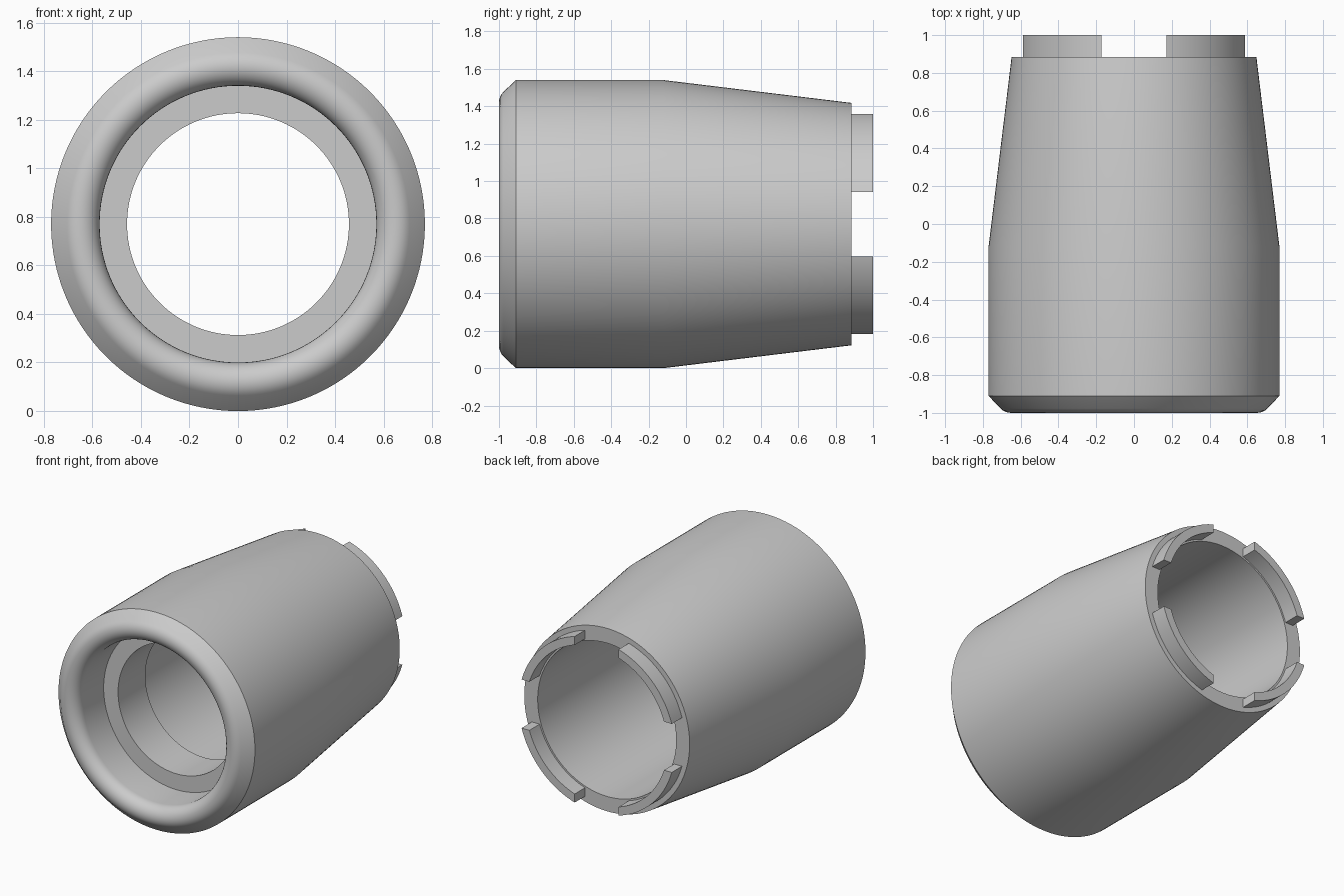
import bpy, bmesh, math
from mathutils import Matrix, Vector

if "Cube" in bpy.data.objects:
    bpy.data.objects.remove(bpy.data.objects["Cube"], do_unlink=True)

AXIS_Z = 0.77      # height of the sleeve's axis
SEGMENTS = 128

grey = bpy.data.materials.new("plain grey")
grey.use_nodes = True
grey.diffuse_color = (0.6, 0.6, 0.6, 1)
grey.node_tree.nodes["Principled BSDF"].inputs["Base Color"].default_value = (0.6, 0.6, 0.6, 1)


def finish(bm, name):
    """Turn a bmesh into a smooth-shaded object lying on the axis."""
    bmesh.ops.recalc_face_normals(bm, faces=bm.faces)
    mesh = bpy.data.meshes.new(name)
    bm.to_mesh(mesh)
    bm.free()
    mesh.materials.append(grey)
    obj = bpy.data.objects.new(name, mesh)
    obj.location.z = AXIS_Z
    bpy.context.collection.objects.link(obj)
    bpy.ops.object.select_all(action="DESELECT")
    obj.select_set(True)
    bpy.context.view_layer.objects.active = obj
    bpy.ops.object.shade_smooth_by_angle(angle=math.radians(30))
    return obj


def lathe(name, profile):
    """Spin a closed (radius, y) profile around the y axis."""
    bm = bmesh.new()
    verts = [bm.verts.new((r, y, 0)) for r, y in profile]
    edges = [bm.edges.new((v, verts[i - 1])) for i, v in enumerate(verts)]
    bmesh.ops.spin(bm, geom=verts + edges, cent=(0, 0, 0), axis=(0, 1, 0),
                   angle=math.tau, steps=SEGMENTS, use_merge=True)
    bmesh.ops.remove_doubles(bm, verts=bm.verts, dist=1e-5)
    return finish(bm, name)


# Sleeve: rounded front lip, tapered back, bore with an inner flange
lip_radius, lip_r, lip_y = 0.08, 0.65, -0.92
lip = []
for i in range(13):
    a = math.radians(180 - 135 * i / 12)
    lip.append((lip_r + lip_radius * math.cos(a), lip_y - lip_radius * math.sin(a)))
lathe("sleeve", lip + [
    (0.77, -0.91), (0.77, -0.12), (0.648, 0.885),    # outer wall
    (0.543, 0.885), (0.543, -0.385),                 # rear bore
    (0.457, -0.385), (0.457, -0.69), (0.57, -0.69),  # flange
])


# Locking teeth: four ring sections separated by straight-sided slots
def tooth(name, turn, inner=0.555, outer=0.613, half_gap=0.172, y0=0.87, y1=1.0, steps=24):
    bm = bmesh.new()
    rings = []
    for i in range(steps + 1):
        ring = []
        for r, y in ((inner, y0), (outer, y0), (outer, y1), (inner, y1)):
            start = math.asin(half_gap / r)
            a = start + (math.pi / 2 - 2 * start) * i / steps
            ring.append(bm.verts.new((r * math.cos(a), y, r * math.sin(a))))
        rings.append(ring)
    for a, b in zip(rings, rings[1:]):
        for k in range(4):
            bm.faces.new((a[k], a[k - 1], b[k - 1], b[k]))
    bm.faces.new(rings[0])
    bm.faces.new(rings[-1])
    bm.transform(Matrix.Rotation(turn, 4, Vector((0, 1, 0))))
    finish(bm, name)


for i, place in enumerate(("upper_left", "lower_left", "lower_right", "upper_right")):
    tooth("tooth_" + place, i * math.pi / 2)
